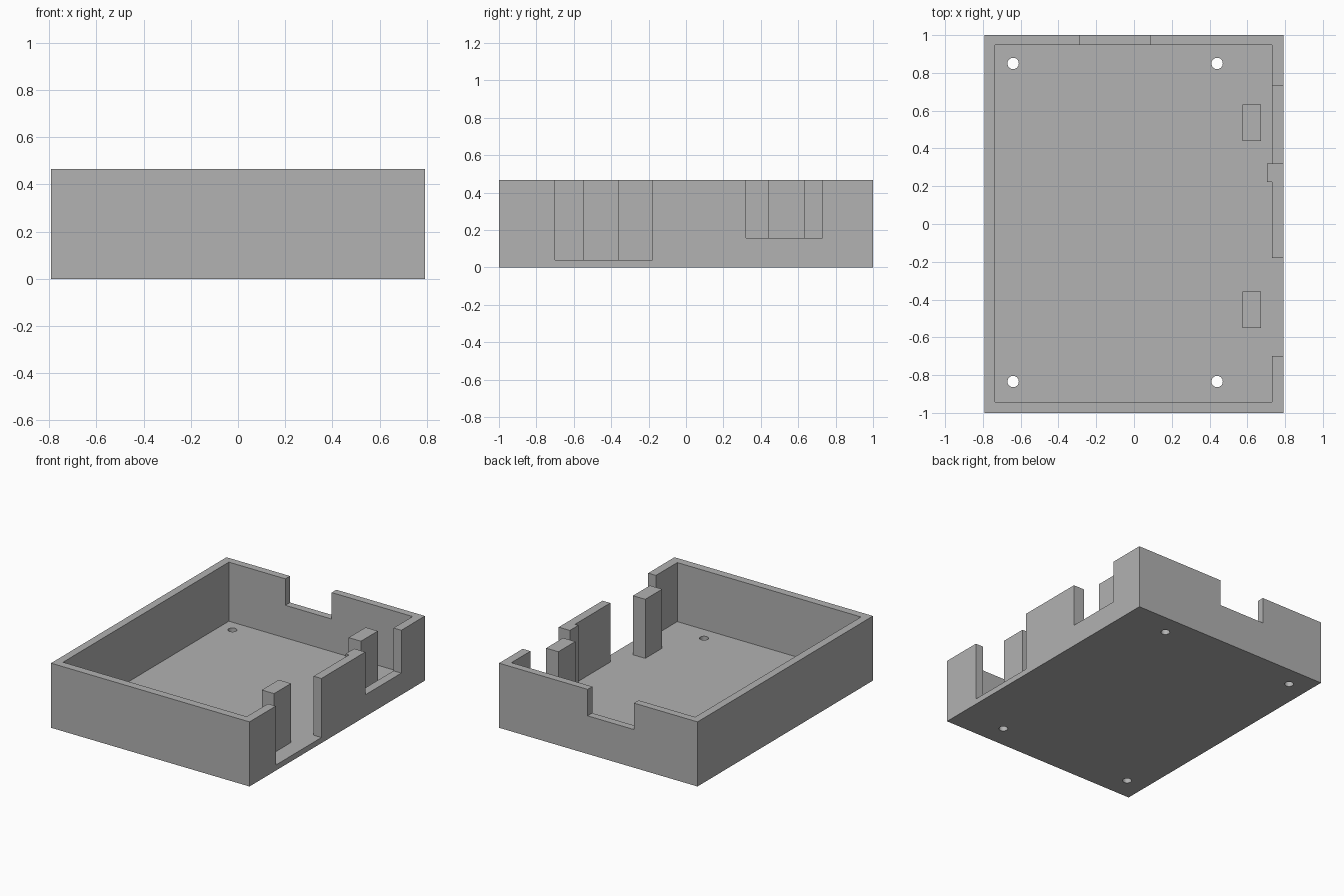
import bpy

if "Cube" in bpy.data.objects:
    bpy.data.objects.remove(bpy.data.objects["Cube"], do_unlink=True)

TOP, FLOOR = 0.466, 0.04
HALF_X, INNER_X = 0.792, 0.733

grey = bpy.data.materials.new("plain_grey")
grey.use_nodes = True
grey.diffuse_color = (0.445, 0.445, 0.445, 1)
grey.node_tree.nodes["Principled BSDF"].inputs["Base Color"].default_value = grey.diffuse_color


def box(name, x, y, z):
    """Box from (low, high) ranges on each axis."""
    bpy.ops.mesh.primitive_cube_add(size=1, location=[sum(r) / 2 for r in (x, y, z)])
    ob = bpy.context.object
    ob.name = name
    ob.scale = [r[1] - r[0] for r in (x, y, z)]
    bpy.ops.object.transform_apply(location=False, rotation=False, scale=True)
    ob.data.materials.append(grey)
    return ob


def cut(target, cutter):
    """Subtract the cutter from the target, then discard it."""
    mod = target.modifiers.new("cut", 'BOOLEAN')
    mod.operation, mod.solver, mod.object = 'DIFFERENCE', 'EXACT', cutter
    cutter.hide_render = True
    bpy.context.view_layer.objects.active = target
    bpy.ops.object.modifier_apply(modifier=mod.name)
    bpy.data.objects.remove(cutter, do_unlink=True)


# Open tray
tray = box("tray", (-HALF_X, HALF_X), (-1, 1), (0, TOP))
cut(tray, box("cavity", (-INNER_X - 0.003, INNER_X - 0.003), (-0.943, 0.947), (FLOOR, 1)))

# Port openings in the side wall and the back wall
cut(tray, box("low_opening", (0.6, 1), (-0.70, -0.18), (FLOOR, 1)))
cut(tray, box("raised_opening", (0.6, 1), (0.32, 0.73), (0.157, 1)))
cut(tray, box("back_opening", (-0.285, 0.085), (0.8, 1.2), (0.275, 1)))

# Screw holes through the floor
for x in (-0.64, 0.44):
    for y in (-0.834, 0.85):
        bpy.ops.mesh.primitive_cylinder_add(vertices=32, radius=0.03, depth=0.4, location=(x, y, 0))
        cut(tray, bpy.context.object)

# Posts behind the openings
for name, y in (("front_post", -0.55), ("back_post", 0.44)):
    box(name, (0.575, 0.673), (y, y + 0.193), (FLOOR - 0.01, TOP))

# Rib on the inside of the side wall
box("wall_rib", (0.703, INNER_X), (0.222, 0.32), (FLOOR - 0.01, TOP))
